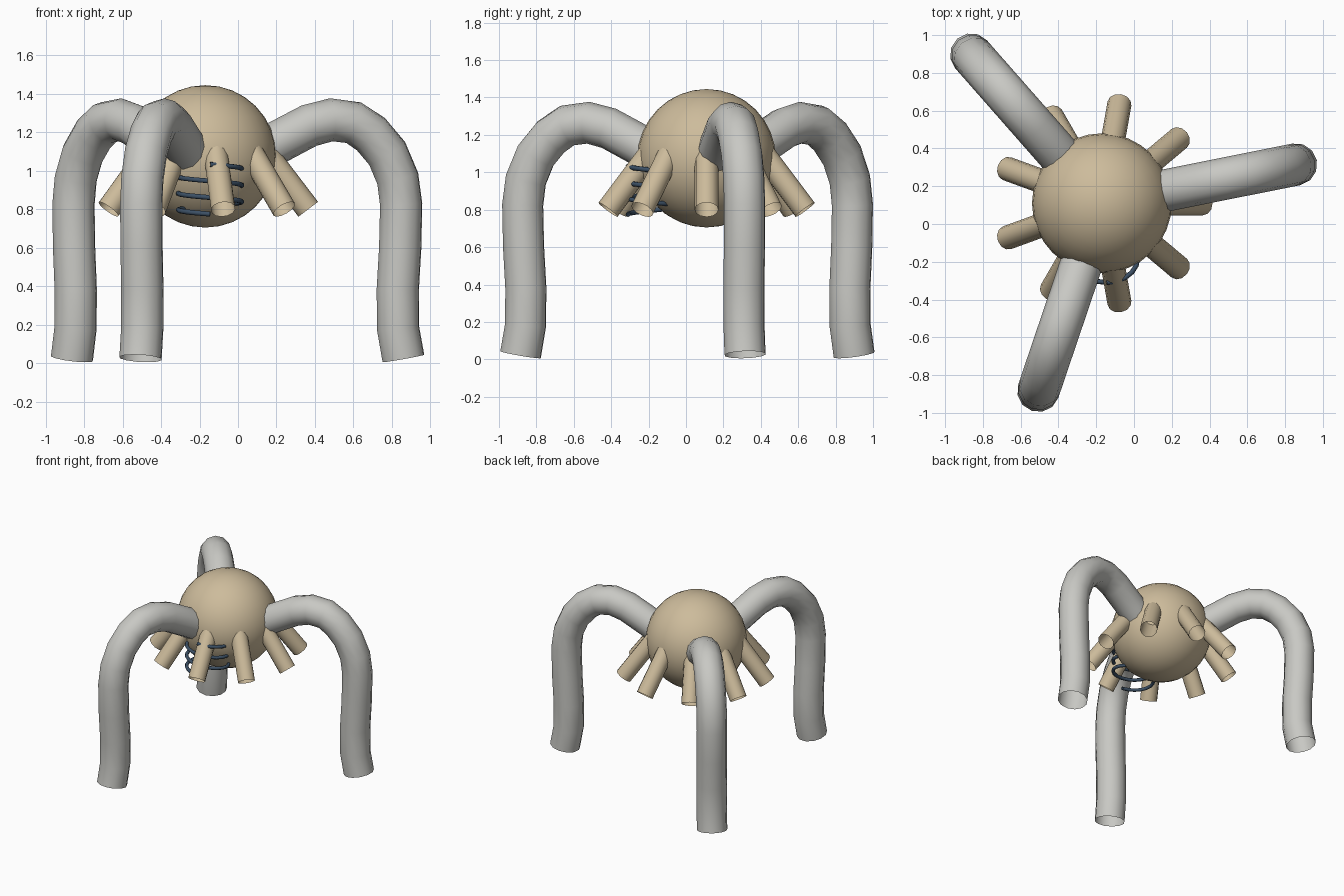
import bpy
import math

if "Cube" in bpy.data.objects:
    bpy.data.objects.remove(bpy.data.objects["Cube"])

CX, CY, CZ = -0.17, 0.11, 1.075   # centre of the round body


def material(name, rgb):
    m = bpy.data.materials.new(name)
    m.diffuse_color = (*rgb, 1.0)
    m.use_nodes = True
    m.node_tree.nodes["Principled BSDF"].inputs["Base Color"].default_value = m.diffuse_color
    return m


TAN = material("warm_tan", (0.61, 0.50, 0.33))
GREY = material("light_grey", (0.58, 0.58, 0.55))
BLUE = material("dark_blue", (0.045, 0.08, 0.13))


def tube(name, points, radius, mat, resolution=4):
    """Open round tube swept along a list of points."""
    curve = bpy.data.curves.new(name, 'CURVE')
    curve.dimensions = '3D'
    curve.twist_mode = 'MINIMUM'
    curve.bevel_depth = radius
    curve.bevel_resolution = resolution
    spline = curve.splines.new('POLY')
    spline.points.add(len(points) - 1)
    for p, co in zip(spline.points, points):
        p.co = (*co, 1.0)
    curve.materials.append(mat)
    obj = bpy.data.objects.new(name, curve)
    bpy.context.collection.objects.link(obj)
    bpy.ops.object.select_all(action='DESELECT')
    obj.select_set(True)
    bpy.context.view_layer.objects.active = obj
    bpy.ops.object.convert(target='MESH')
    bpy.ops.object.shade_smooth_by_angle(angle=math.radians(50))
    return obj


def around(profile, degrees):
    """Turn (radius, height) pairs into points at an angle around the body."""
    a = math.radians(degrees)
    return [(CX + r * math.cos(a), CY + r * math.sin(a), z) for r, z in profile]


# Round body
bpy.ops.mesh.primitive_uv_sphere_add(segments=32, ring_count=16, radius=0.37,
                                     location=(CX, CY, CZ))
body = bpy.context.object
body.name = "body"
body.data.materials.append(TAN)
bpy.ops.object.shade_smooth()

# Three arched legs
leg_profile = [(0.255, 1.075), (0.367, 1.14), (0.551, 1.235), (0.668, 1.265),
               (0.786, 1.25), (0.878, 1.19), (0.964, 1.09), (1.02, 0.96),
               (1.038, 0.825), (1.033, 0.6), (1.02, 0.38), (1.022, 0.18),
               (1.05, 0.025)]
for i in range(3):
    tube(f"leg_{i + 1}", around(leg_profile, 11.3 + 120 * i), 0.112, GREY)

# Nine short nozzles pointing down and outward
nozzle_profile = [(0.285, 1.128), (0.535, 0.80)]
for i in range(9):
    tube(f"nozzle_{i + 1}", around(nozzle_profile, 40 * i), 0.064, TAN)

# Coiled spring on the lower front of the body
coil = []
TURNS, STEPS = 3, 20
for i in range(TURNS * STEPS + 1):
    t = i / STEPS
    a = -math.pi / 2 - 2 * math.pi * t
    coil.append((-0.145 + 0.165 * math.cos(a), -0.18 + 0.13 * math.sin(a),
                 0.775 + 0.086 * t))
tube("spring", coil, 0.013, BLUE, 2)
